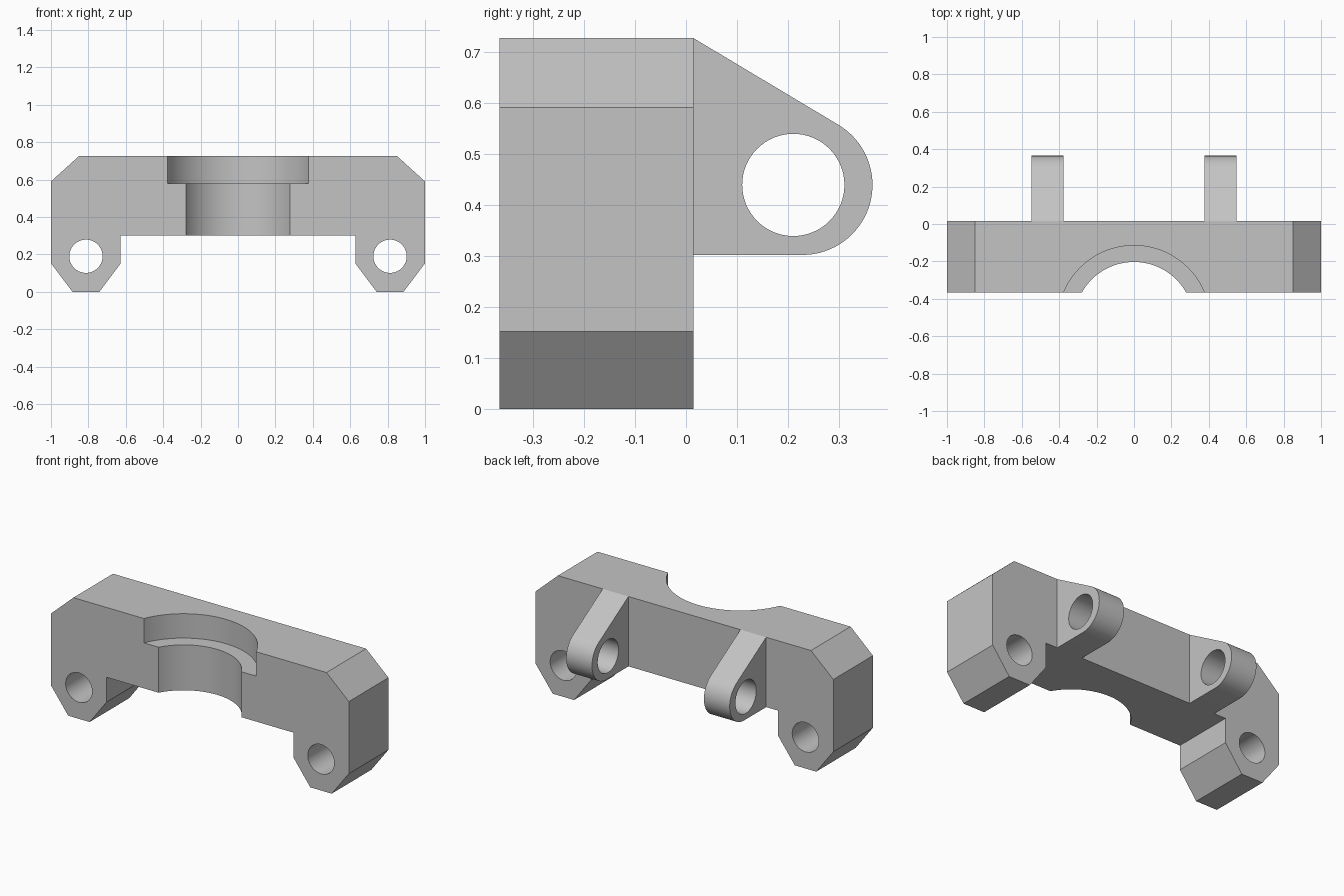
import bpy
from math import sin, cos, radians
from mathutils import Matrix, Vector

cube = bpy.data.objects.get("Cube")
if cube:
    bpy.data.objects.remove(cube, do_unlink=True)

# Single grey finish
grey = bpy.data.materials.new("plain grey")
grey.use_nodes = True
colour = (0.55, 0.55, 0.55, 1)
grey.diffuse_color = colour
bsdf = grey.node_tree.nodes["Principled BSDF"]
bsdf.inputs["Base Color"].default_value = colour
bsdf.inputs["Roughness"].default_value = 0.6

FRONT, BACK = -0.365, 0.015
BOTTOM, TOP = 0.302, 0.726


def prism(name, outline, place, start, end):
    """Extrude a closed 2D outline between two depths."""
    n = len(outline)
    verts = [place(a, b, d) for d in (start, end) for a, b in outline]
    faces = [list(range(n))[::-1], list(range(n, 2 * n))]
    faces += [(i, (i + 1) % n, (i + 1) % n + n, i + n) for i in range(n)]
    mesh = bpy.data.meshes.new(name)
    mesh.from_pydata(verts, [], faces)
    mesh.materials.append(grey)
    obj = bpy.data.objects.new(name, mesh)
    bpy.context.collection.objects.link(obj)
    bpy.context.view_layer.objects.active = obj
    bpy.ops.object.select_all(action='DESELECT')
    obj.select_set(True)
    bpy.ops.object.mode_set(mode='EDIT')
    bpy.ops.mesh.select_all(action='SELECT')
    bpy.ops.mesh.normals_make_consistent(inside=False)
    bpy.ops.object.mode_set(mode='OBJECT')
    return obj


def arc(cx, cy, r, first=0, last=360, steps=64):
    angles = [radians(first + (last - first) * i / steps) for i in range(steps + 1)]
    points = [(cx + r * cos(t), cy + r * sin(t)) for t in angles]
    return points[:-1] if last - first == 360 else points


def along_y(a, b, d):
    return (a, d, b)


def along_x(a, b, d):
    return (d, a, b)


def along_z(a, b, d):
    return (a, b, d)


def cut(target, cutters):
    """Subtract each cutter, then discard it."""
    bpy.context.view_layer.objects.active = target
    for c in cutters:
        c.hide_render = True
        mod = target.modifiers.new("cut", 'BOOLEAN')
        mod.operation, mod.solver, mod.object = 'DIFFERENCE', 'EXACT', c
        bpy.ops.object.modifier_apply(modifier=mod.name)
        bpy.data.objects.remove(c, do_unlink=True)


def finish(obj):
    bpy.ops.object.select_all(action='DESELECT')
    obj.select_set(True)
    bpy.context.view_layer.objects.active = obj
    bpy.ops.object.shade_smooth_by_angle(angle=radians(25))


# Bridge body with chamfered shoulders and tapered feet
half = [(0.627, BOTTOM), (0.627, 0.152), (0.738, 0.003), (0.741, 0), (0.885, 0),
        (1, 0.152), (1, 0.59), (0.85, TOP)]
half.remove((0.738, 0.003))
outline = half + [(-x, z) for x, z in reversed(half)]
body = prism("bridge_body", outline, along_y, FRONT, BACK)

# Stepped half bore in the front, and a bolt hole through each foot
cutters = [
    prism("bore_cutter", arc(0, -0.523, 0.32, steps=96), along_z, 0.1, 0.9),
    prism("counterbore_cutter", arc(0, -0.523, 0.408, steps=96), along_z, 0.578, 0.9),
]
for side in (-1, 1):
    cutters.append(prism("foot_hole_cutter", arc(side * 0.813, 0.19, 0.089),
                         along_y, FRONT - 0.1, BACK + 0.1))
cut(body, cutters)
finish(body)

# Rear hinge lugs: sloped top, rounded end, cross hole
lug_outline = [(BACK, TOP), (BACK, BOTTOM)] + arc(0.228, 0.439, 0.137, -90, 59.5, 32)
for name, side in (("left_hinge_lug", 1), ("right_hinge_lug", -1)):
    lug = prism(name, lug_outline, along_x, side * 0.376, side * 0.549)
    hole = prism("lug_hole_cutter", arc(0.21, 0.439, 0.1), along_x, side * 0.3, side * 0.65)
    cut(lug, [hole])
    finish(lug)
